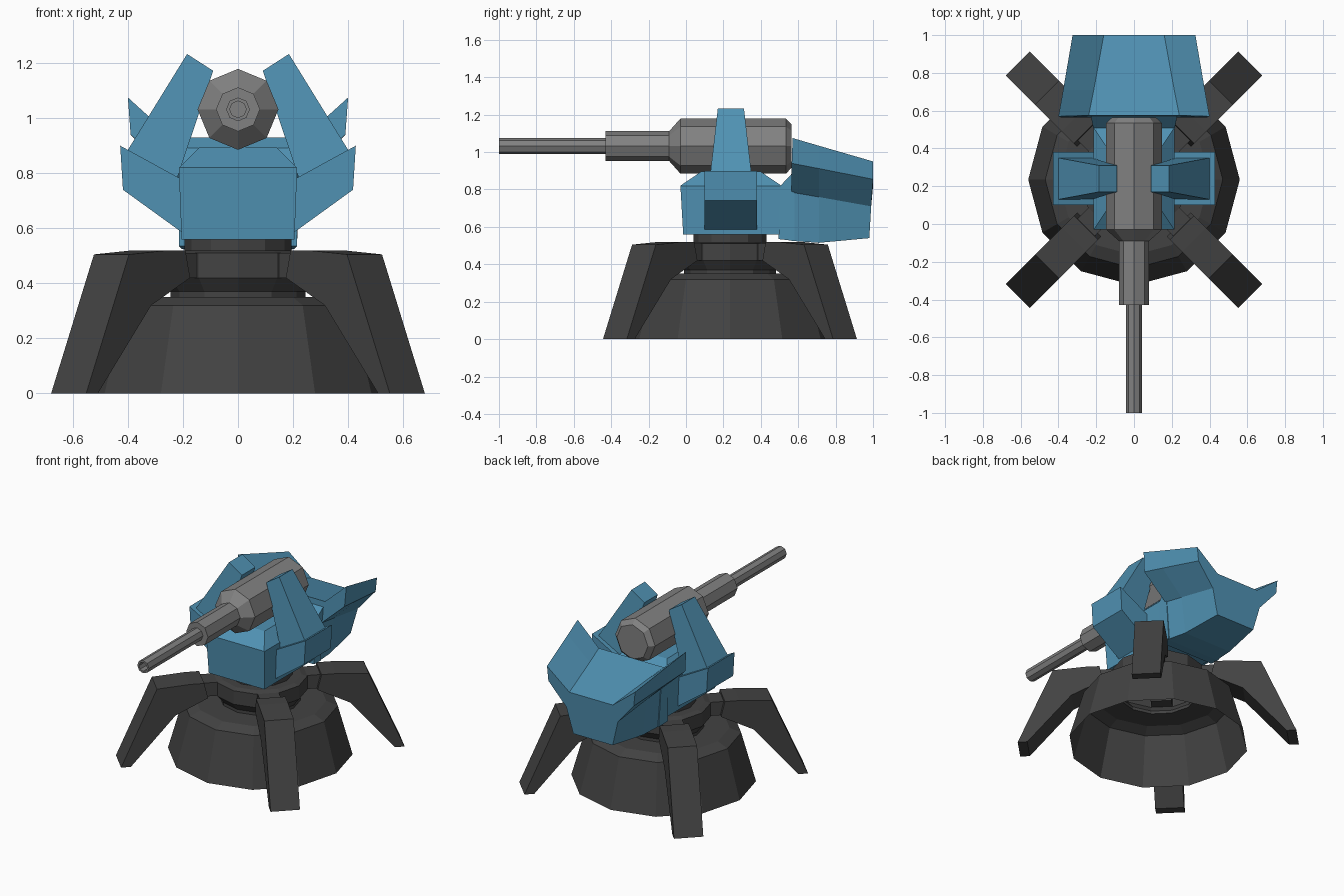
import bpy, bmesh, math
from mathutils import Vector

if "Cube" in bpy.data.objects:
    bpy.data.objects.remove(bpy.data.objects["Cube"])

CY = 0.235   # turret axis in y


def mat(name, rgb):
    m = bpy.data.materials.new(name)
    m.diffuse_color = (*rgb, 1)
    m.use_nodes = True
    m.node_tree.nodes["Principled BSDF"].inputs["Base Color"].default_value = m.diffuse_color
    return m


DARK = mat("dark metal", (0.055, 0.055, 0.055))
BLUE = mat("blue armour", (0.08, 0.285, 0.45))
GREY = mat("gun grey", (0.22, 0.22, 0.22))


def loft(name, rings, material, caps=(True, True)):
    """Skin a list of equal-length closed point rings."""
    bm = bmesh.new()
    vs = [[bm.verts.new(p) for p in r] for r in rings]
    n = len(rings[0])
    for a, b in zip(vs, vs[1:]):
        for i in range(n):
            j = (i + 1) % n
            bm.faces.new((a[i], a[j], b[j], b[i]))
    if caps[0]:
        bm.faces.new(vs[0])
    if caps[1]:
        bm.faces.new(vs[-1])
    bmesh.ops.recalc_face_normals(bm, faces=bm.faces)
    me = bpy.data.meshes.new(name)
    bm.to_mesh(me)
    bm.free()
    me.materials.append(material)
    ob = bpy.data.objects.new(name, me)
    bpy.context.collection.objects.link(ob)
    return ob


def circle(n, fn):
    return [fn(math.cos(2 * math.pi * i / n), math.sin(2 * math.pi * i / n)) for i in range(n)]


def sym(half):
    """Mirror a half ring of (x, y, z) across x = 0."""
    return half + [(-x, y, z) for x, y, z in reversed(half)]


# Base: hollow skirt, neck, hub and turntable
prof = [(.56, 0), (.47, .32), (.40, .35), (.245, .35), (.245, .37), (.285, .42),
        (.285, .51), (.25, .52), (.195, .52), (.195, .57)]
loft("base", [circle(12, lambda c, s: (r * c, CY + r * s, z)) for r, z in prof],
     DARK, (False, True))

# Four diagonal legs, each with a narrower arm into the hub
leg = [(.336, .42), (.536, .32), (.81, 0), (.87, 0), (.65, .505), (.45, .52), (.36, .52)]
arm = [(.2, .42), (.36, .42), (.36, .51), (.2, .51)]
for k in range(4):
    a = math.radians(45 + 90 * k)
    u, t = Vector((math.cos(a), math.sin(a), 0)), Vector((-math.sin(a), math.cos(a), 0))
    for name, p, hw in (("leg", leg, .09), ("leg_arm", arm, .065)):
        loft(f"{name}_{k + 1}",
             [[Vector((0, CY, z)) + u * r + t * s for r, z in p] for s in (-hw, hw)], DARK)

# Turret body with sloped roof ends
loft("turret_body", [
    sym([(.205, -.015, .56), (.215, -.03, .82), (.213, -.029, .821)]),
    sym([(.205, .08, .56), (.215, .08, .82), (.14, .08, .895)]),
    sym([(.205, .40, .56), (.215, .40, .82), (.14, .40, .895)]),
    sym([(.205, .50, .56), (.215, .51, .82), (.213, .509, .821)])], BLUE)

# Rear link and winged counterweight
loft("rear_link", [
    sym([(.214, .495, .535), (.215, .505, .82)]),
    sym([(.205, .58, .525), (.23, .58, .90)])], BLUE)
loft("rear_armour", [
    sym([(.20, .565, .525), (.22, .565, .785), (.39, .565, .94), (.40, .57, 1.075), (.24, .575, .93)]),
    sym([(.18, .71, .515), (.21, .71, .76), (.365, .71, .912), (.375, .71, 1.034), (.213, .71, .895)]),
    sym([(.145, .98, .54), (.19, .99, .71), (.315, 1., .855), (.325, 1., .95), (.16, 1., .82)])], BLUE)

# Side pods and the gun holding arms, both sides
for side, sx in (("right", 1), ("left", -1)):
    pod = [(.19, .77), (.428, .90), (.418, .74), (.19, .575)]
    loft(f"side_pod_{side}", [[(sx * x, y, z) for x, z in pod] for y in (.10, .38)], BLUE)
    top, bottom = [(.185, 1.233), (.09, 1.172)], [(.40, .885), (.225, .77)]
    loft(f"gun_arm_{side}", [
        [(sx * p[0][0], .24 - d, p[0][1]), (sx * p[1][0], .24 - d, p[1][1]),
         (sx * p[1][0], .24 + d, p[1][1]), (sx * p[0][0], .24 + d, p[0][1])]
        for p, d in ((top, .07), (bottom, .11))], BLUE)

# Gun: breech, sleeve and hollow barrel in one eight-sided turning
gun = [(.115, .565), (.147, .535), (.147, -.03), (.08, -.09), (.08, -.43),
       (.043, -.43), (.043, -1), (.03, -1), (.03, -.9)]
loft("gun", [circle(8, lambda c, s: (r * c, y, 1.032 + r * s)) for r, y in gun], GREY)
